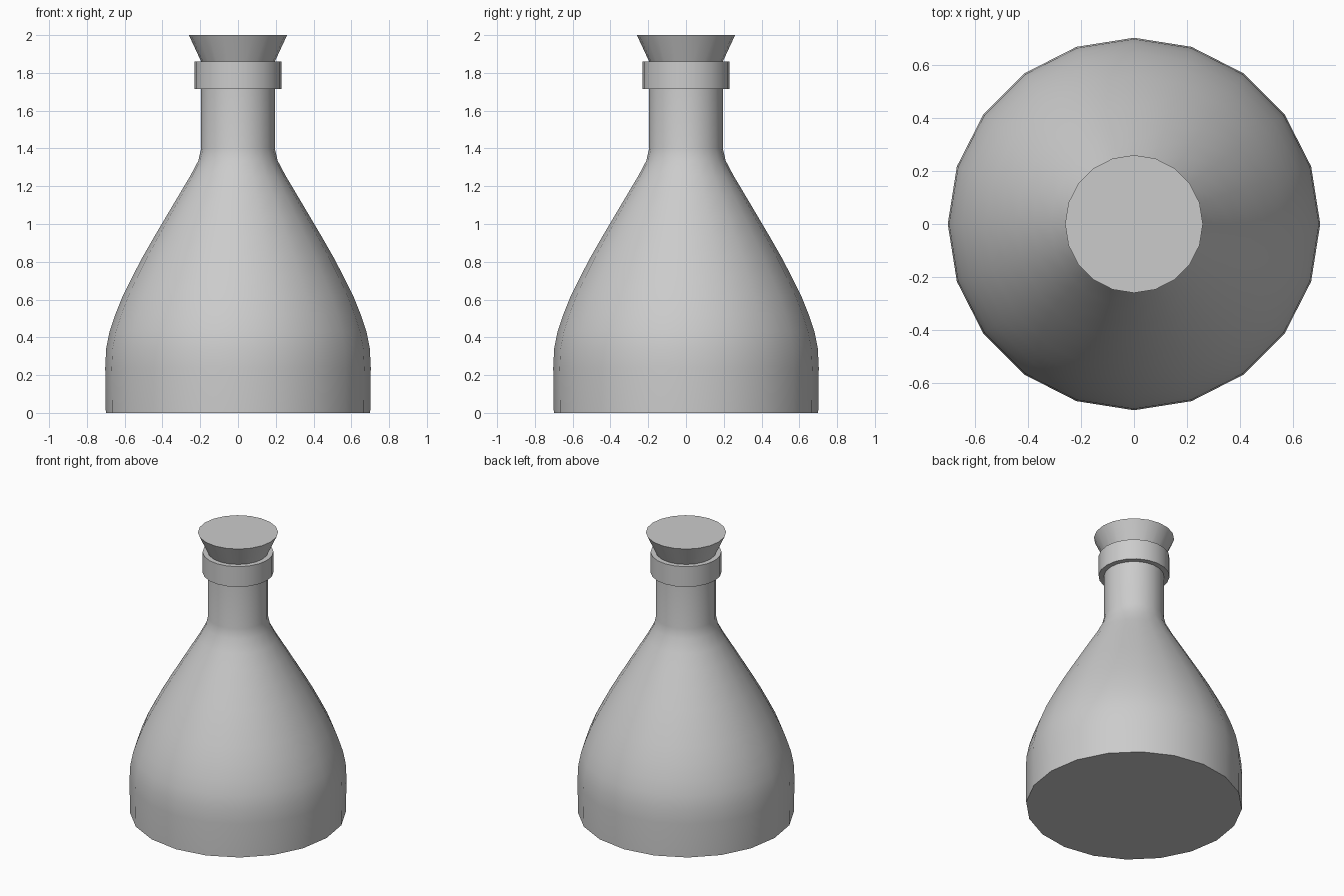
import bpy, bmesh, math

if "Cube" in bpy.data.objects:
    bpy.data.objects.remove(bpy.data.objects["Cube"])

SIDES = 20


def lathe(name, profile, cap_start=False, cap_end=False, closed=False):
    """Spin an (r, z) profile, listed from bottom to top on the outside, around z."""
    bm = bmesh.new()
    rings = []
    for r, z in profile:
        rings.append([bm.verts.new((r * math.cos(2 * math.pi * i / SIDES),
                                    r * math.sin(2 * math.pi * i / SIDES), z))
                      for i in range(SIDES)])
    pairs = list(zip(rings, rings[1:]))
    if closed:
        pairs.append((rings[-1], rings[0]))
    for a, b in pairs:
        for i in range(SIDES):
            j = (i + 1) % SIDES
            bm.faces.new((a[i], a[j], b[j], b[i]))
    if cap_start:
        bm.faces.new(rings[0][::-1])
    if cap_end:
        bm.faces.new(rings[-1])
    bmesh.ops.recalc_face_normals(bm, faces=bm.faces)
    mesh = bpy.data.meshes.new(name)
    bm.to_mesh(mesh)
    bm.free()
    obj = bpy.data.objects.new(name, mesh)
    bpy.context.collection.objects.link(obj)
    bpy.ops.object.select_all(action='DESELECT')
    obj.select_set(True)
    bpy.context.view_layer.objects.active = obj
    bpy.ops.object.shade_smooth_by_angle(angle=math.radians(40))
    return obj


# Bottle: straight base, sloping shoulder, neck with a recess for the stopper
lathe("bottle_body", [
    (0.70, 0), (0.703, 0.24), (0.698, 0.34), (0.68, 0.43), (0.65, 0.52),
    (0.61, 0.62), (0.56, 0.72), (0.505, 0.825), (0.445, 0.93),
    (0.38, 1.04), (0.315, 1.15), (0.255, 1.25), (0.21, 1.335), (0.195, 1.40),
    (0.195, 1.855), (0.185, 1.855), (0.185, 1.60)],
    cap_start=True, cap_end=True)

# Lip ring around the top of the neck
lathe("lip_ring", [(0.19, 1.715), (0.23, 1.715), (0.23, 1.86), (0.19, 1.86)],
      closed=True)

# Tapered stopper pushed into the neck
lathe("stopper", [(0.13, 1.72), (0.26, 2.0)], cap_start=True, cap_end=True)
